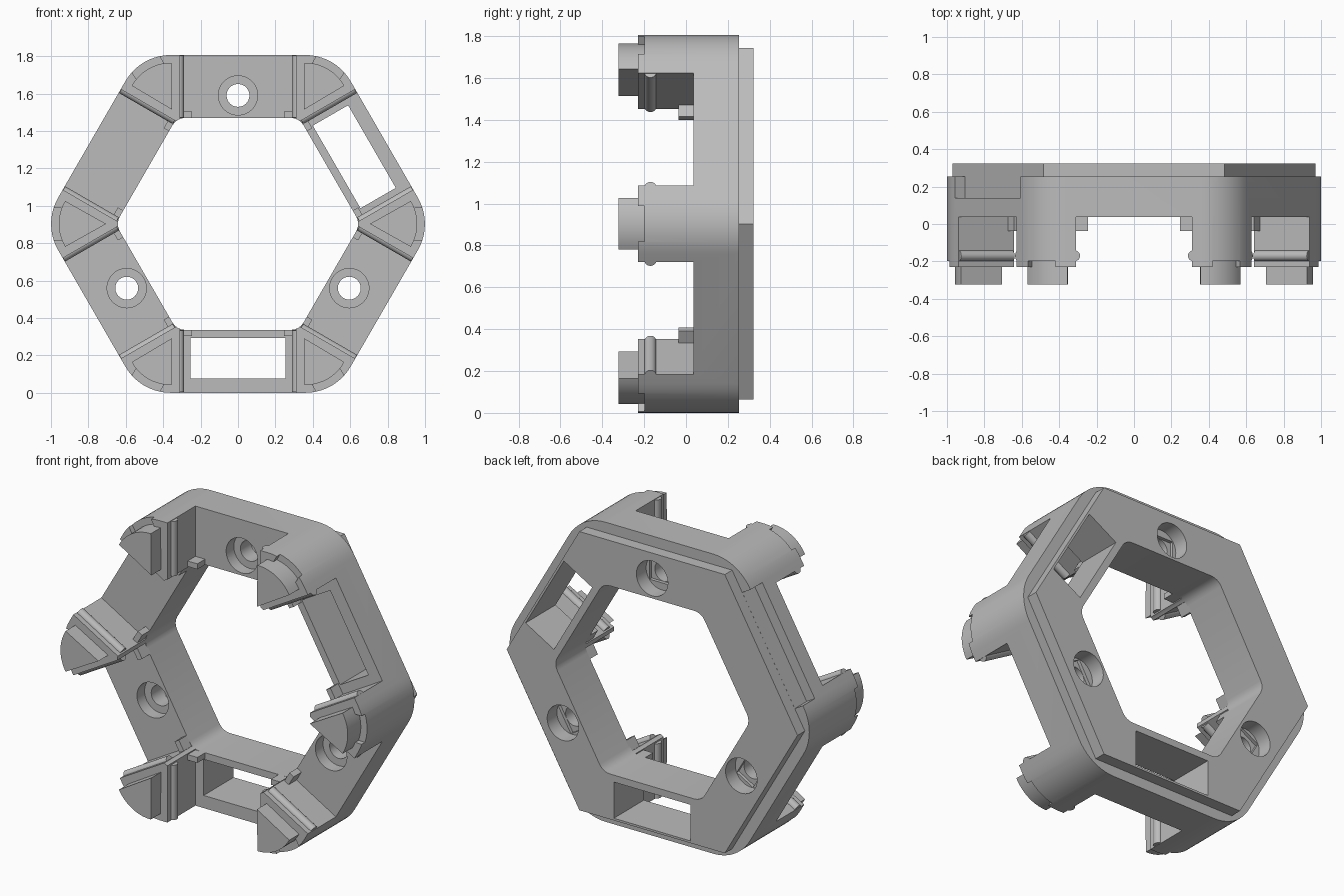
import bpy, bmesh
from math import radians, cos, sin, pi
from mathutils import Matrix, Vector

cube = bpy.data.objects.get("Cube")
if cube:
    bpy.data.objects.remove(cube, do_unlink=True)

CZ = 0.903                      # centre height, also the outer apothem
INNER = 0.567                   # apothem of the opening
FRONT, POST, SHOULDER, BACK = 0.037, -0.23, 0.253, 0.323
SIDES = [30 + 60 * k for k in range(6)]
CORNERS = [60 * k for k in range(6)]

grey = bpy.data.materials.new("plain grey")
grey.use_nodes = True
colour = (0.5, 0.5, 0.5, 1)
grey.diffuse_color = colour
grey.node_tree.nodes["Principled BSDF"].inputs["Base Color"].default_value = colour


def finish(name, bm, angle):
    """Turn a local shape (x outward, z sideways) to its place on the ring."""
    place = Matrix.Translation((0, 0, CZ)) @ Matrix.Rotation(-radians(angle), 4, 'Y')
    bmesh.ops.transform(bm, matrix=place, verts=bm.verts)
    bmesh.ops.recalc_face_normals(bm, faces=bm.faces)
    mesh = bpy.data.meshes.new(name)
    bm.to_mesh(mesh)
    bm.free()
    mesh.materials.append(grey)
    ob = bpy.data.objects.new(name, mesh)
    bpy.context.collection.objects.link(ob)
    return ob


def prism(name, points, y0, y1, angle=0):
    bm = bmesh.new()
    face = bm.faces.new([bm.verts.new((r, y0, t)) for r, t in points])
    grown = bmesh.ops.extrude_face_region(bm, geom=[face])
    moved = [v for v in grown["geom"] if isinstance(v, bmesh.types.BMVert)]
    bmesh.ops.translate(bm, vec=Vector((0, y1 - y0, 0)), verts=moved)
    return finish(name, bm, angle)


def rect(r0, r1, t0, t1):
    return [(r0, t0), (r1, t0), (r1, t1), (r0, t1)]


def arc(cx, cy, radius, start, end, steps):
    return [(cx + radius * cos(radians(start + (end - start) * i / steps)),
             cy + radius * sin(radians(start + (end - start) * i / steps)))
            for i in range(steps + 1)]


def circle(cx, radius):
    return arc(cx, 0, radius, 0, 352.5, 47)


def hexagon(apothem, fillet=0, steps=10):
    c = (apothem - fillet) / cos(pi / 6)
    points = []
    for a in CORNERS:
        x, y = c * cos(radians(a)), c * sin(radians(a))
        points += arc(x, y, fillet, a - 30, a + 30, steps) if fillet else [(x, y)]
    return points


def combine(target, tool, operation='DIFFERENCE'):
    mod = target.modifiers.new(operation, 'BOOLEAN')
    mod.operation, mod.solver, mod.object = operation, 'EXACT', tool
    bpy.context.view_layer.objects.active = target
    bpy.ops.object.modifier_apply(modifier=mod.name)
    bpy.data.objects.remove(tool, do_unlink=True)


# Main frame with its stepped back plate
frame = prism("hexagonal_frame", hexagon(CZ, 0.28), POST, SHOULDER)
combine(frame, prism("back_plate", hexagon(0.84), 0.15, BACK), 'UNION')
combine(frame, prism("opening", hexagon(INNER, 0.08, 4), -1, 1))

# Clearing each side leaves a wedge post at every corner
for a in SIDES:
    combine(frame, prism("side_gap", rect(0.4, 1.2, -0.31, 0.31), -1, FRONT, a))

# Rectangular windows
for a in (30, 270):
    combine(frame, prism("window", rect(0.609, 0.827, -0.255, 0.255), -1, 1, a))

# Screw holes: wide bores at both ends, stepped slot behind, narrow middle
MID = 0.687
for a in (90, 210, 330):
    combine(frame, prism("screw_hole", circle(MID, 0.061), -1, 1, a))
    combine(frame, prism("front_bore", circle(MID, 0.105), -1, 0.11, a))
    combine(frame, prism("back_bore", circle(MID, 0.105), 0.23, 1, a))
    combine(frame, prism("back_slot", rect(MID - 0.062, MID + 0.062, -0.083, 0.083),
                         0.21, 0.25, a))

# Shallow recess on the outside of one side
combine(frame, prism("outer_recess", rect(0.8405, 1.2, -0.35, 0.35), 0.14, 0.29, 150))

# Notch in the rim of each post
for a in CORNERS:
    combine(frame, prism("rim_notch", rect(0.93, 1.2, -0.085, 0.085), -1, -0.198, a))

parts = [frame]

# Sector shaped pegs on the posts
peg = [(0.705, 0)] + arc(0.72, 0, 0.238, -31, 31, 10)
for i, a in enumerate(CORNERS):
    parts.append(prism(f"post_peg_{i + 1}", peg, -0.19, -BACK, a))

# Snap beads on the post faces and small tabs at the inner corners
for i, a in enumerate(SIDES):
    for end, s in (("a", -1), ("b", 1)):
        bm = bmesh.new()
        bmesh.ops.create_cone(bm, cap_ends=True, segments=24, radius1=0.028, radius2=0.028,
                              depth=CZ - INNER - 0.006,
                              matrix=Matrix.Translation(((CZ + INNER) / 2, -0.17, s * 0.316))
                              @ Matrix.Rotation(pi / 2, 4, 'Y'))
        parts.append(finish(f"snap_bead_{i + 1}{end}", bm, a))
        low, high = sorted((s * 0.245, s * 0.315))
        parts.append(prism(f"corner_tab_{i + 1}{end}", rect(INNER, 0.6, low, high),
                           -0.037, FRONT + 0.01, a))

# Smooth curved walls, crisp edges
bpy.ops.object.select_all(action='DESELECT')
for ob in parts:
    ob.select_set(True)
bpy.context.view_layer.objects.active = frame
bpy.ops.object.shade_smooth_by_angle(angle=radians(25))
